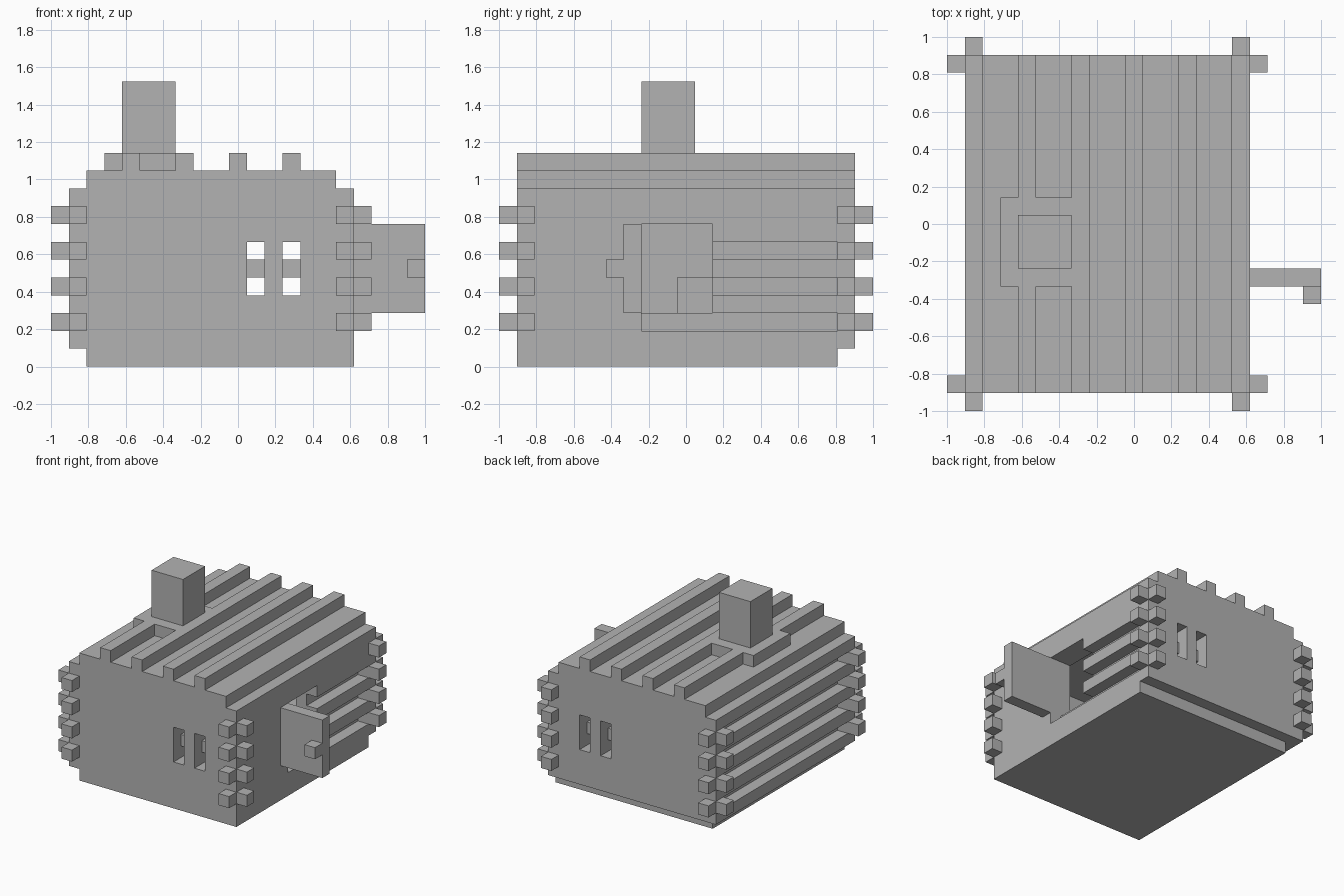
import bpy
import bmesh
from itertools import product
from mathutils import Vector

U = 2 / 21                       # size of one building block
ORIGIN = Vector((-1, -1, 0))

if "Cube" in bpy.data.objects:
    bpy.data.objects.remove(bpy.data.objects["Cube"])

grey = bpy.data.materials.new("plain_grey")
grey.use_nodes = True
grey.diffuse_color = (0.45, 0.45, 0.45, 1)
grey.node_tree.nodes["Principled BSDF"].inputs["Base Color"].default_value = grey.diffuse_color


def cells(box):
    """All block cells in a box given as x, y and z ranges."""
    return set(product(*(range(a, b) for a, b in box)))


def build(name, solids, cuts=()):
    """Join solid boxes, carve the cuts and skin the outside of the blocks."""
    filled = set().union(*map(cells, solids)) - set().union(*map(cells, cuts))
    bm = bmesh.new()
    verts = {}

    def corner(p):
        if p not in verts:
            verts[p] = bm.verts.new(ORIGIN + U * Vector(p))
        return verts[p]

    for cell in filled:
        for axis, side in product(range(3), (0, 1)):
            near = list(cell)
            near[axis] += 2 * side - 1
            if tuple(near) in filled:
                continue
            ring = []
            for s, t in ((0, 0), (1, 0), (1, 1), (0, 1)):
                p = list(cell)
                p[axis] += side
                p[(axis + 1) % 3] += s
                p[(axis + 2) % 3] += t
                ring.append(corner(tuple(p)))
            bm.faces.new(ring if side else ring[::-1])
    # merge the flat areas into large faces
    bmesh.ops.dissolve_limit(bm, angle_limit=0.01, verts=bm.verts, edges=bm.edges)
    mesh = bpy.data.meshes.new(name)
    bm.to_mesh(mesh)
    bm.free()
    mesh.materials.append(grey)
    obj = bpy.data.objects.new(name, mesh)
    bpy.context.collection.objects.link(obj)
    return obj


# Cabin walls: two-layer shell with windows, doorway and log grooves
windows = [(11, 12), (13, 14)]
cuts = [((3, 15), (3, 18), (3, 9)),           # room
        ((15, 17), (8, 12), (3, 8)),          # doorway
        ((16, 17), (8, 12), (2, 3)),          # doorstep
        ((1, 2), (1, 20), (0, 1)),            # plinth recess on the right
        ((1, 17), (19, 20), (0, 1))]          # plinth recess at the back
cuts += [(w, y, (4, 7)) for w in windows for y in ((1, 3), (18, 20))]
cuts += [((1, 2), (2, 19), (z, z + 1)) for z in range(2, 9, 2)]
cuts += [((16, 17), (12, 19), (z, z + 1)) for z in range(2, 7, 2)]
build("cabin_walls", [((1, 17), (1, 20), (0, 10)), ((2, 16), (1, 20), (10, 11))], cuts)

# Window bars set into the inner wall layer
build("window_bars", [(w, y, (5, 6)) for w in windows for y in ((2, 3), (18, 19))])

# Crossing log ends at the four corners
log_ends = []
for z in range(2, 9, 2):
    rows = (z, z + 1)
    log_ends += [(x, y, rows) for x in ((0, 1), (17, 18)) for y in ((1, 2), (19, 20))]
    log_ends += [(x, y, rows) for x in ((1, 2), (16, 17)) for y in ((0, 1), (20, 21))]
build("log_ends", log_ends)

# Roof ribs with the chimney collar
ribs = [((x, x + 1), (1, 20), (11, 12)) for x in range(4, 14, 3)]
build("roof_ribs", ribs + [((3, 8), (7, 12), (11, 12))])

# Chimney
build("chimney", [((4, 7), (8, 11), (12, 16))])

# Open door and its handle
build("door", [((17, 21), (7, 8), (3, 8))])
build("door_handle", [((20, 21), (6, 7), (5, 6))])

# Low bed inside the room
build("bed", [((3, 7), (10, 18), (3, 5))])
